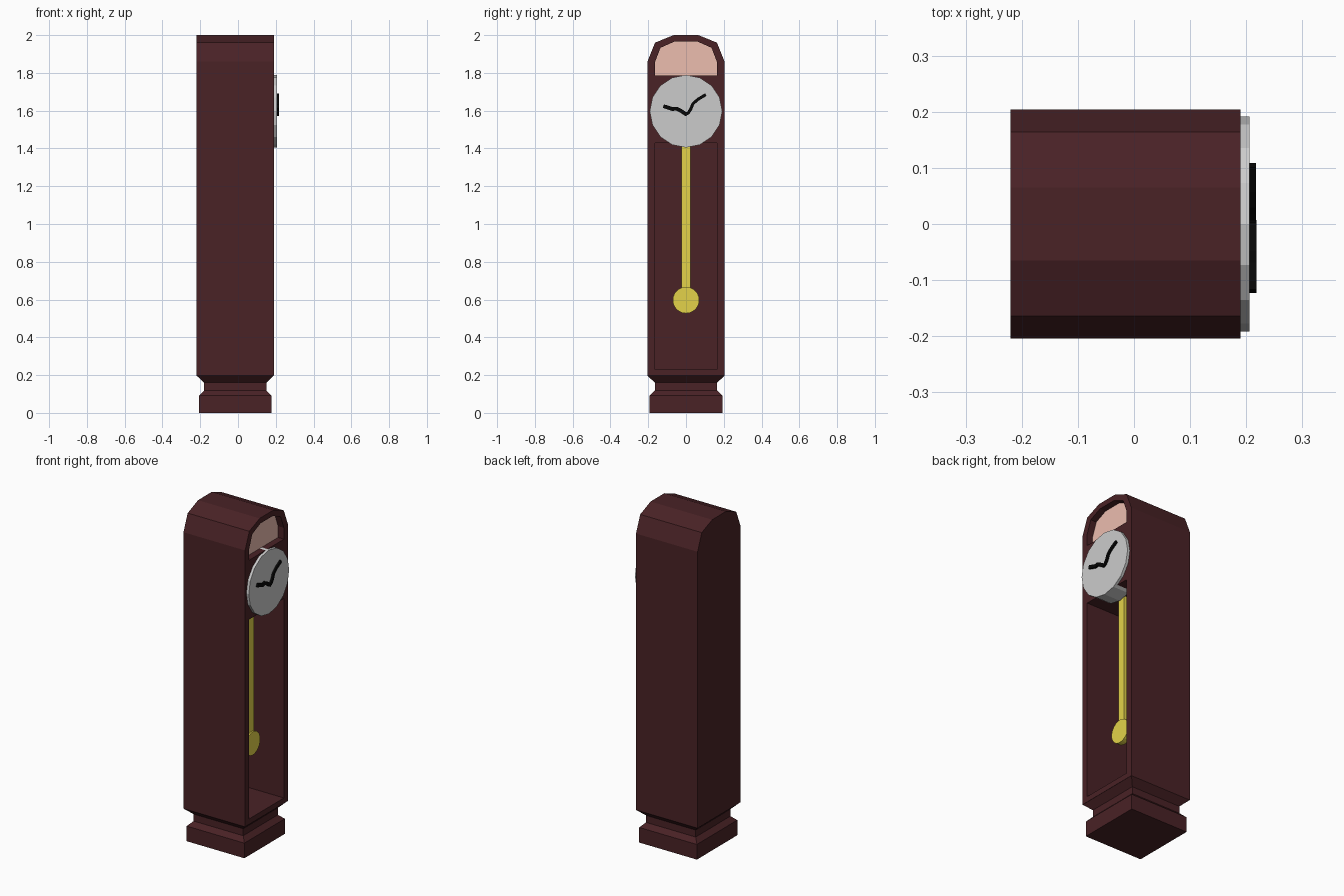
import bpy, bmesh, math

if "Cube" in bpy.data.objects:
    bpy.data.objects.remove(bpy.data.objects["Cube"])

CX = -0.015  # centre of the case in x; the dial faces +x


def material(name, rgb):
    m = bpy.data.materials.new(name)
    m.diffuse_color = (*rgb, 1)
    m.use_nodes = True
    m.node_tree.nodes["Principled BSDF"].inputs["Base Color"].default_value = m.diffuse_color
    return m


WOOD = material("dark_wood", (0.067, 0.016, 0.019))
PINK = material("pink_panel", (0.84, 0.51, 0.43))
BRASS = material("brass", (0.77, 0.65, 0.067))
BLACK = material("black", (0.002, 0.002, 0.002))


def finish(name, bm, mat=None):
    bmesh.ops.recalc_face_normals(bm, faces=bm.faces[:])
    me = bpy.data.meshes.new(name)
    bm.to_mesh(me)
    bm.free()
    ob = bpy.data.objects.new(name, me)
    bpy.context.collection.objects.link(ob)
    if mat:
        me.materials.append(mat)
    return ob


def loft(name, rings, mat=None):
    """Closed solid skinned through equal-length rings of points."""
    bm = bmesh.new()
    loops = [[bm.verts.new(p) for p in ring] for ring in rings]
    n = len(loops[0])
    for a, b in zip(loops, loops[1:]):
        for i in range(n):
            j = (i + 1) % n
            bm.faces.new((a[i], a[j], b[j], b[i]))
    bm.faces.new(loops[0][::-1])
    bm.faces.new(loops[-1])
    return finish(name, bm, mat)


def prism(name, outline, x0, x1, mat=None):
    """Extrude a (y, z) outline along x."""
    return loft(name, [[(x, y, z) for y, z in outline] for x in (x0, x1)], mat)


def mirrored(half):
    return half + [(-y, z) for y, z in reversed(half)]


def circle(z, r, n):
    return [(r * math.cos(2 * math.pi * i / n), z + r * math.sin(2 * math.pi * i / n))
            for i in range(n)]


def ribbon(path, w):
    """Outline of a strip of half-width w following a (y, z) path."""
    left, right = [], []
    for i, (y, z) in enumerate(path):
        a, b = path[max(i - 1, 0)], path[min(i + 1, len(path) - 1)]
        dy, dz = b[0] - a[0], b[1] - a[1]
        d = math.hypot(dy, dz)
        left.append((y - dz / d * w, z + dy / d * w))
        right.append((y + dz / d * w, z - dy / d * w))
    return left + right[::-1]


# Case with faceted arch top
case = prism("case", mirrored([(0.204, 0.197), (0.204, 1.86), (0.164, 1.96), (0.065, 2.0)]),
             CX - 0.205, CX + 0.205, WOOD)

# Pendulum chamber and arched recess cut from the front of the case
arch = mirrored([(0.165, 1.787), (0.165, 1.855), (0.135, 1.933), (0.058, 1.967)])
chamber = mirrored([(0.165, 0.23), (0.165, 1.43)])
for name, outline, depth in (("chamber_cutter", chamber, -0.185), ("arch_cutter", arch, 0.148)):
    cutter = prism(name, outline, depth, 0.3, WOOD)
    mod = case.modifiers.new(name, 'BOOLEAN')
    mod.operation = 'DIFFERENCE'
    mod.solver = 'EXACT'
    mod.object = cutter
    bpy.context.view_layer.objects.active = case
    bpy.ops.object.modifier_apply(modifier=name)
    bpy.data.objects.remove(cutter)

# Pink panel at the back of the arched recess
prism("arch_panel", arch, 0.146, 0.151, PINK)

# Stepped plinth
plinth = [(0.192, 0.0), (0.192, 0.091), (0.165, 0.118), (0.165, 0.16), (0.204, 0.197)]
loft("plinth", [[(CX + sx * h, sy * h, z) for sx, sy in ((-1, -1), (1, -1), (1, 1), (-1, 1))]
                for h, z in plinth], WOOD)

# Dial, set into the case
prism("dial", circle(1.597, 0.192, 16), 0.10, 0.206)

# Curved hands meeting at the middle of the dial
hour = [(-0.12, 1.624), (-0.098, 1.617), (-0.07, 1.608), (-0.05, 1.611), (-0.025, 1.598), (0.002, 1.58)]
minute = [(-0.006, 1.578), (0.012, 1.588), (0.026, 1.61), (0.036, 1.636), (0.062, 1.659), (0.105, 1.685)]
prism("hour_hand", ribbon(hour, 0.01), 0.204, 0.218, BLACK)
prism("minute_hand", ribbon(minute, 0.008), 0.204, 0.217, BLACK)

# Pendulum
prism("pendulum_rod", mirrored([(0.024, 0.62), (0.024, 1.44)]), 0.046, 0.09, BRASS)
prism("pendulum_bob", circle(0.597, 0.07, 24), 0.066, 0.099, BRASS)
